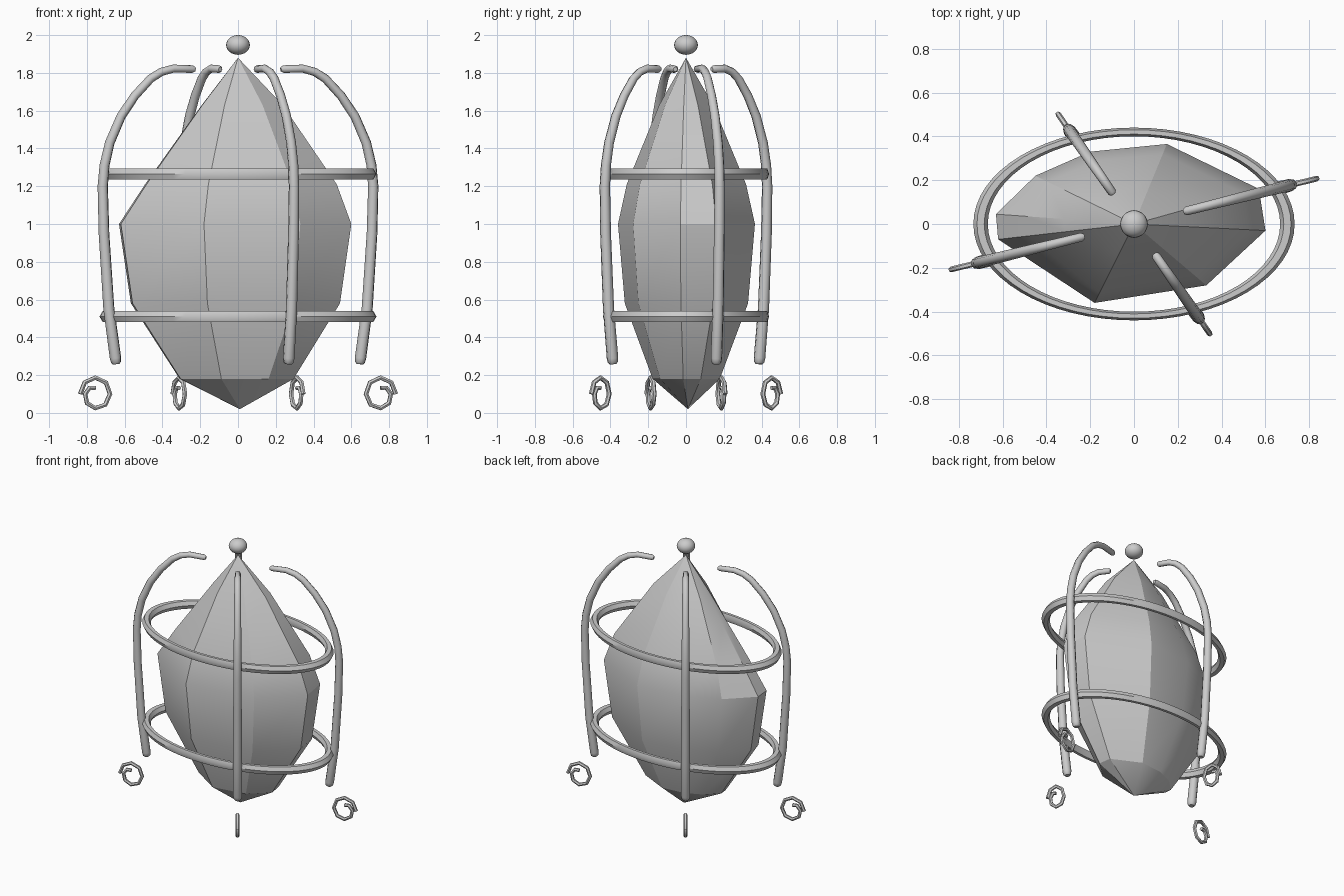
import bpy, bmesh
from math import sin, cos, pi, radians

cube = bpy.data.objects.get("Cube")
if cube:
    bpy.data.objects.remove(cube)

FLAT = 0.6  # depth relative to width

grey = bpy.data.materials.new("light_grey")
grey.use_nodes = True
grey.diffuse_color = (0.6, 0.6, 0.6, 1)
grey.node_tree.nodes["Principled BSDF"].inputs["Base Color"].default_value = (0.6, 0.6, 0.6, 1)


def finish(obj, name, angle=30):
    obj.name = name
    obj.data.materials.clear()
    obj.data.materials.append(grey)
    bpy.ops.object.select_all(action="DESELECT")
    obj.select_set(True)
    bpy.context.view_layer.objects.active = obj
    bpy.ops.object.shade_smooth_by_angle(angle=radians(angle))


def tube(name, points, radii, resolution):
    """Round tube along a path, as a mesh."""
    curve = bpy.data.curves.new(name, "CURVE")
    curve.dimensions = "3D"
    curve.bevel_depth = 1
    curve.bevel_resolution = resolution
    curve.use_fill_caps = True
    spline = curve.splines.new("POLY")
    spline.points.add(len(points) - 1)
    for p, co, r in zip(spline.points, points, radii):
        p.co = (*co, 1)
        p.radius = r
    source = bpy.data.objects.new(name + "_path", curve)
    bpy.context.collection.objects.link(source)
    bpy.context.view_layer.update()
    graph = bpy.context.evaluated_depsgraph_get()
    mesh = bpy.data.meshes.new_from_object(source.evaluated_get(graph))
    bpy.data.objects.remove(source)
    obj = bpy.data.objects.new(name, mesh)
    bpy.context.collection.objects.link(obj)
    finish(obj, name, 50)


def polar(r, angle, z):
    return (r * cos(angle), r * sin(angle) * FLAT, z)


# Faceted body: one irregular girdle, scaled at each level
girdle = [(-.62, -.07), (-.18, -.36), (.33, -.28), (.6, -.03), (.57, .16),
          (.15, .365), (-.2, .33), (-.45, .22), (-.63, .045)]
BASE, TIP = .02, 1.88
lower = [(.18, .49), (.58, .9), (1, 1)]
upper = [1.21, 1.45, 1.63]
bm = bmesh.new()
rings = [[bm.verts.new((x * s, y * s, z)) for x, y in girdle] for z, s in lower]
for z in upper:
    straight = (TIP - z) / (TIP - 1)
    scales = [straight + (.02 if x < -.5 else .11) for x, y in girdle]
    rings.append([bm.verts.new((x * s, y * s, z)) for (x, y), s in zip(girdle, scales)])
bottom = bm.verts.new((.01, .01, BASE))
top = bm.verts.new((0, 0, TIP))
n = len(girdle)
for i in range(n):
    j = (i + 1) % n
    for a, b in zip(rings, rings[1:]):
        bm.faces.new((a[i], a[j], b[j], b[i]))
    bm.faces.new((bottom, rings[0][j], rings[0][i]))
    bm.faces.new((top, rings[-1][i], rings[-1][j]))
bmesh.ops.recalc_face_normals(bm, faces=bm.faces)
mesh = bpy.data.meshes.new("faceted_body")
bm.to_mesh(mesh)
bm.free()
body = bpy.data.objects.new("faceted_body", mesh)
bpy.context.collection.objects.link(body)
finish(body, "faceted_body", 25)

# Oval hoops
for name, z in (("lower_hoop", .51), ("upper_hoop", 1.265)):
    bpy.ops.mesh.primitive_torus_add(major_radius=.7, minor_radius=.033, major_segments=64,
                                     minor_segments=6, location=(0, 0, z))
    hoop = bpy.context.object
    hoop.scale.y = FLAT
    bpy.ops.object.transform_apply(location=False, rotation=False, scale=True)
    finish(hoop, name, 40)

# Four curved ribs, each with a small curl below its foot
rib = [(.698, .258), (.699, .268), (.702, .29), (.74, .55), (.768, .95), (.775, 1.2),
       (.765, 1.31), (.735, 1.43), (.67, 1.57), (.59, 1.68), (.5, 1.77), (.44, 1.805),
       (.37, 1.823), (.26, 1.82), (.245, 1.819)]
rib_radii = [.018, .027] + [.031 - .001 * i for i in range(len(rib) - 3)] + [.012]
TURNS = 11
for k in range(4):
    angle = pi / 8 + k * pi / 2
    tube(f"rib_{k + 1}", [polar(r, angle, z) for r, z in rib], rib_radii, 2)
    curl = []
    for i in range(TURNS):
        radius = .087 - .055 * (i / (TURNS - 1)) ** 3
        turn = i * pi / 4
        curl.append(polar(.817 + radius * cos(turn), angle, .1 + radius * sin(turn)))
    tube(f"foot_curl_{k + 1}", curl, [.013] * TURNS, 1)

# Finial ball
bpy.ops.mesh.primitive_uv_sphere_add(segments=20, ring_count=12, radius=.063, location=(0, 0, 1.948))
ball = bpy.context.object
ball.scale.z = .83
bpy.ops.object.transform_apply(location=False, rotation=False, scale=True)
finish(ball, "finial_ball")
